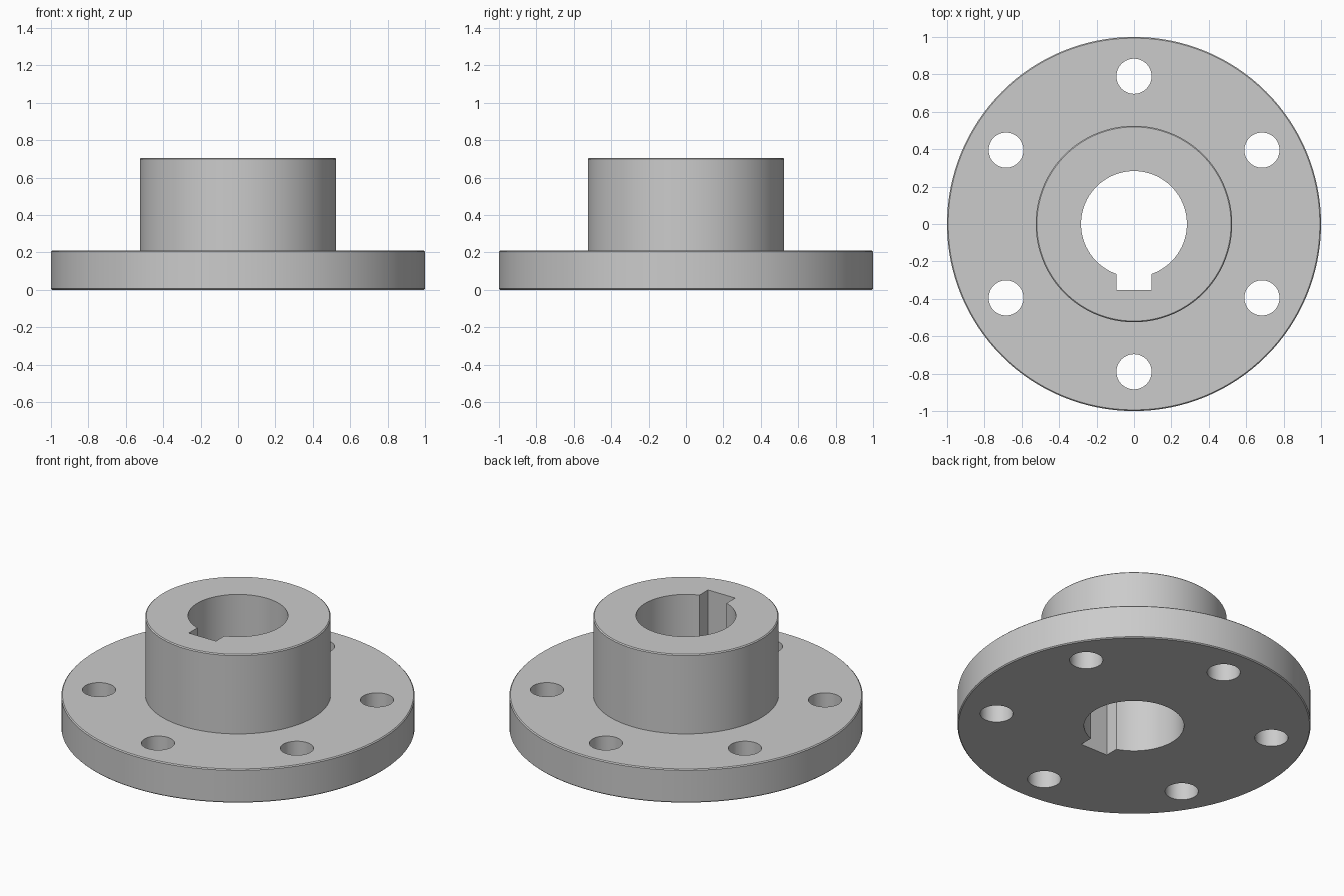
import bpy, bmesh
from math import sin, cos, pi, asin, radians

if "Cube" in bpy.data.objects:
    bpy.data.objects.remove(bpy.data.objects["Cube"])

FLANGE_R, FLANGE_H = 1.0, 0.21
HUB_R, HUB_TOP = 0.525, 0.705
BORE_R, KEY_HALF, KEY_DEPTH = 0.283, 0.094, 0.352
BOLT_R, BOLT_CIRCLE = 0.094, 0.79
EDGE = 0.006


def make_object(name, bm):
    bmesh.ops.recalc_face_normals(bm, faces=bm.faces)
    mesh = bpy.data.meshes.new(name)
    bm.to_mesh(mesh)
    bm.free()
    obj = bpy.data.objects.new(name, mesh)
    bpy.context.collection.objects.link(obj)
    return obj


def lathe(name, profile, steps):
    """Closed solid from (radius, z) rings, capped at both ends."""
    bm = bmesh.new()
    rings = [[bm.verts.new((r * cos(2 * pi * i / steps), r * sin(2 * pi * i / steps), z))
              for i in range(steps)] for r, z in profile]
    for a, b in zip(rings, rings[1:]):
        for i in range(steps):
            j = (i + 1) % steps
            bm.faces.new((a[i], a[j], b[j], b[i]))
    bm.faces.new(rings[0][::-1])
    bm.faces.new(rings[-1])
    return make_object(name, bm)


def add_prism(bm, outline, z0=-0.2, z1=1.0):
    face = bm.faces.new([bm.verts.new((x, y, z0)) for x, y in outline])
    top = bmesh.ops.extrude_face_region(bm, geom=[face])["geom"]
    bmesh.ops.translate(bm, vec=(0, 0, z1 - z0),
                        verts=[v for v in top if isinstance(v, bmesh.types.BMVert)])


def arc(r, a0, a1, n, cx=0, cy=0):
    return [(cx + r * cos(a0 + (a1 - a0) * i / n), cy + r * sin(a0 + (a1 - a0) * i / n))
            for i in range(n + 1)]


# Flange and hub, turned in one piece with tiny edge breaks
body = lathe("flanged_hub", [
    (FLANGE_R - EDGE, 0), (FLANGE_R, EDGE),
    (FLANGE_R, FLANGE_H - EDGE), (FLANGE_R - EDGE, FLANGE_H),
    (HUB_R, FLANGE_H), (HUB_R, HUB_TOP - EDGE), (HUB_R - EDGE, HUB_TOP)], 128)

# Cutter: bore with keyway toward the front, plus six bolt holes
bm = bmesh.new()
half = asin(KEY_HALF / BORE_R)
add_prism(bm, arc(BORE_R, -pi / 2 + half, 1.5 * pi - half, 72)
          + [(-KEY_HALF, -KEY_DEPTH), (KEY_HALF, -KEY_DEPTH)])
for k in range(6):
    a = radians(30 + 60 * k)
    add_prism(bm, arc(BOLT_R, 0, 2 * pi, 48, BOLT_CIRCLE * cos(a), BOLT_CIRCLE * sin(a))[:-1])
cutter = make_object("hole_cutter", bm)
cutter.hide_render = True

# Cut the holes and shade smooth with crisp edges
mod = body.modifiers.new("holes", "BOOLEAN")
mod.operation = "DIFFERENCE"
mod.solver = "EXACT"
mod.object = cutter
bpy.context.view_layer.objects.active = body
body.select_set(True)
bpy.ops.object.modifier_apply(modifier=mod.name)
bpy.data.objects.remove(cutter)
bpy.ops.object.shade_smooth_by_angle(angle=radians(30))
